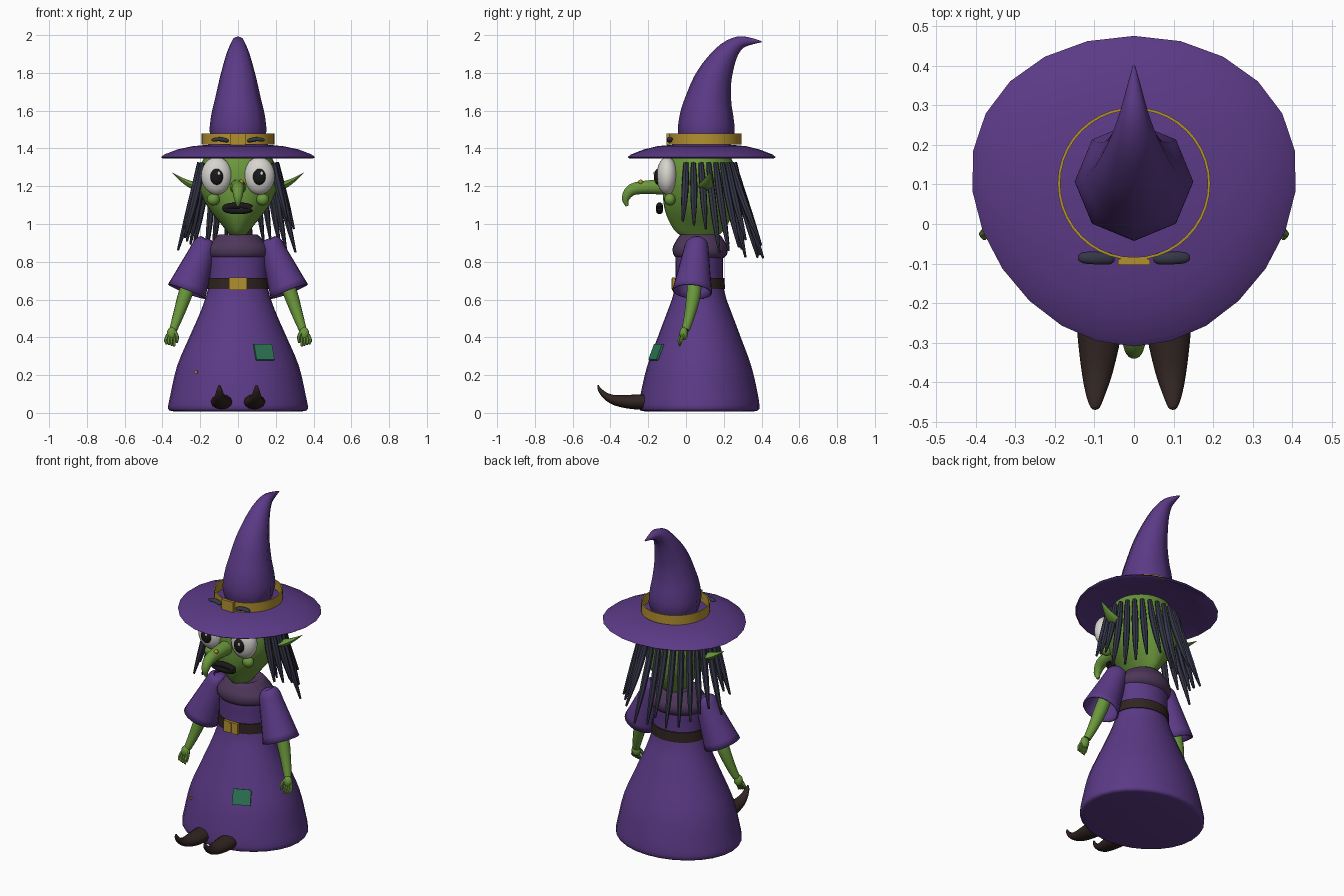
import bpy, bmesh, random
from math import sin, cos, pi, radians
from mathutils import Vector, Matrix

if "Cube" in bpy.data.objects:
    bpy.data.objects.remove(bpy.data.objects["Cube"])
random.seed(4)
made = []


def material(name, r, g, b):
    m = bpy.data.materials.new(name)
    m.use_nodes = True
    m.diffuse_color = (r, g, b, 1)
    m.node_tree.nodes["Principled BSDF"].inputs["Base Color"].default_value = (r, g, b, 1)
    return m


PURPLE = material("purple cloth", .105, .042, .24)
PLUM = material("plum collar", .075, .038, .1)
GREEN = material("green skin", .145, .31, .045)
GOLD = material("gold", .45, .28, .03)
HAIR = material("slate hair", .036, .038, .065)
BROWN = material("dark brown leather", .03, .018, .015)
WHITE = material("eye white", .68, .66, .62)
BLACK = material("black", .01, .009, .01)
TEAL = material("teal patch", .025, .18, .09)


def finish(name, bm, mat):
    bmesh.ops.recalc_face_normals(bm, faces=bm.faces)
    me = bpy.data.meshes.new(name)
    bm.to_mesh(me)
    bm.free()
    me.materials.append(mat)
    ob = bpy.data.objects.new(name, me)
    bpy.context.collection.objects.link(ob)
    made.append(ob)
    return ob


def skin(bm, rings, caps):
    n = len(rings[0])
    for a, b in zip(rings, rings[1:]):
        for i in range(n):
            j = (i + 1) % n
            bm.faces.new((a[i], a[j], b[j], b[i]))
    if caps:
        bm.faces.new(rings[0])
        bm.faces.new(rings[-1])


def smooth_path(rows, steps=3):
    # Catmull-Rom through rows of equal length
    v = [Vector(r) for r in rows]
    v = [v[0] * 2 - v[1]] + v + [v[-1] * 2 - v[-2]]
    out = []
    for a, b, c, d in zip(v, v[1:], v[2:], v[3:]):
        for k in range(steps):
            t = k / steps
            out.append((b * 2 + (c - a) * t + (a * 2 - b * 5 + c * 4 - d) * t ** 2
                        + (b * 3 - a - c * 3 + d) * t ** 3) / 2)
    return out + [v[-2]]


def loft(name, rings, mat, cy=.07, sides=28, egg=0, smooth=True):
    # horizontal elliptical rings given as (z, x radius, y radius)
    bm = bmesh.new()
    rows = []
    for z, rx, ry in (smooth_path(rings) if smooth else rings):
        row = []
        for i in range(sides):
            a = 2 * pi * i / sides
            row.append(bm.verts.new((rx * cos(a) * (1 + egg * sin(a)), cy + ry * sin(a), z)))
        rows.append(row)
    skin(bm, rows, True)
    return finish(name, bm, mat)


def tube(name, path, mat, sides=10, ref=(1, 0, 0), flat=1, caps=True):
    # tapered tube through (x, y, z, radius) points
    bm = bmesh.new()
    pts = smooth_path(path)
    rows = []
    for k, p in enumerate(pts):
        t = (pts[min(k + 1, len(pts) - 1)] - pts[max(k - 1, 0)]).to_3d().normalized()
        u = Vector(ref)
        u = (u - t * u.dot(t)).normalized()
        w = t.cross(u)
        r = max(p[3], .002)
        rows.append([bm.verts.new(p.to_3d() + u * r * cos(2 * pi * i / sides)
                     + w * r * flat * sin(2 * pi * i / sides)) for i in range(sides)])
    skin(bm, rows, caps)
    return finish(name, bm, mat)


def ball(name, loc, size, mat):
    bm = bmesh.new()
    bmesh.ops.create_uvsphere(bm, u_segments=20, v_segments=12, radius=1,
                              matrix=Matrix.Translation(loc) @ Matrix.Diagonal((*size, 1)))
    return finish(name, bm, mat)


def box(name, loc, size, mat, tilt=0, turn=0):
    bm = bmesh.new()
    bmesh.ops.create_cube(bm, size=1, matrix=Matrix.Translation(loc)
                          @ Matrix.Rotation(radians(turn), 4, 'Z')
                          @ Matrix.Rotation(radians(tilt), 4, 'X') @ Matrix.Diagonal((*size, 1)))
    return finish(name, bm, mat)


# Dress, belt and collar
loft("skirt", [(.008, .34, .29), (.022, .37, .318), (.1, .357, .31), (.25, .322, .275),
               (.4, .258, .22), (.52, .205, .175), (.6, .175, .145), (.66, .158, .13)], PURPLE)
loft("torso", [(.64, .155, .128), (.75, .153, .125), (.85, .155, .125), (.9, .12, .1)], PURPLE)
loft("belt", [(.655, .164, .136), (.715, .16, .134)], BROWN, smooth=False)
box("belt_buckle", (0, -.066, .684), (.094, .016, .068), GOLD)
box("belt_buckle_prong", (0, -.074, .684), (.012, .008, .055), GOLD)
loft("collar", [(.81, .135, .11), (.835, .165, .14), (.875, .165, .145), (.91, .135, .128),
                (.945, .1, .1), (.93, .06, .06)], PLUM, cy=.075)
box("skirt_patch", (.137, -.158, .322), (.104, .012, .09), TEAL, tilt=-22, turn=24)
box("skirt_speck", (-.22, -.143, .215), (.016, .012, .014), GOLD, tilt=-15, turn=-38)

# Head and face
loft("head", [(.91, .02, .04), (.95, .05, .115), (1, .09, .152), (1.06, .14, .178), (1.12, .178, .19),
              (1.2, .207, .193), (1.3, .2, .188), (1.39, .16, .15)], GREEN)
tube("nose", [(0, -.07, 1.195, .045), (0, -.2, 1.195, .037), (0, -.285, 1.182, .032),
              (0, -.32, 1.135, .021), (0, -.312, 1.095, .008)], GREEN, sides=14)
ball("nose_wart", (.018, -.24, 1.222), (.013, .013, .013), GOLD)
tube("lips", [(.068 * cos(a * pi / 6), -.14, 1.083 + .014 * sin(a * pi / 6), .018)
              for a in range(13)], BLACK, ref=(0, 1, 0))
ball("mouth_tooth", (.02, -.145, 1.088), (.012, .008, .01), WHITE)

# Paired face parts, arms and shoes
for s, side in ((1, "left"), (-1, "right")):
    ball(side + "_eye", (s * .113, -.1, 1.255), (.082, .056, .1), WHITE)
    ball(side + "_pupil", (s * .113, -.148, 1.25), (.034, .022, .043), BLACK)
    ball(side + "_eye_glint", (s * .113 + .012, -.168, 1.268), (.008, .004, .01), WHITE)
    ball(side + "_cheek", (s * .13, -.085, 1.13), (.034, .03, .032), GREEN)
    tube(side + "_ear", [(s * .19, .1, 1.19, .03), (s * .24, .105, 1.205, .04),
                         (s * .29, .115, 1.23, .025), (s * .35, .13, 1.272, .002)],
         GREEN, ref=(0, 1, 0), flat=.5)
    sleeve = tube(side + "_sleeve", [(s * .165, .057, .915, .035), (s * .175, .057, .895, .055),
                                     (s * .195, .052, .84, .066), (s * .232, .043, .745, .083),
                                     (s * .272, .033, .642, .102)],
                  PURPLE, sides=20, caps=False)
    mod = sleeve.modifiers.new("thickness", 'SOLIDIFY')
    mod.thickness = .008
    mod.offset = 0
    ball(side + "_shoulder", (s * .172, .057, .888), (.045, .06, .036), PURPLE)
    tube(side + "_arm", [(s * .225, .045, .78, .035), (s * .275, .042, .64, .038),
                         (s * .315, .02, .52, .029), (s * .343, -.002, .44, .021)], GREEN, sides=12)
    ball(side + "_palm", (s * .35, -.012, .42), (.027, .022, .035), GREEN)
    for i in range(4):
        x = .338 + .011 * i
        tube(f"{side}_finger_{i + 1}", [(s * x, -.016, .415, .009),
                                        (s * (x + .004 * i), -.025, .385, .009),
                                        (s * (x + .002 * i), -.036, .353 + .004 * i, .006)], GREEN, sides=6)
    tube(side + "_thumb", [(s * .336, -.018, .43, .01), (s * .322, -.032, .402, .01),
                           (s * .324, -.04, .372, .006)], GREEN, sides=6)
    tube(side + "_shoe", [(s * .088, -.12, .06, .045), (s * .088, -.21, .06, .056),
                          (s * .088, -.28, .058, .055), (s * .093, -.37, .066, .04),
                          (s * .097, -.425, .09, .026), (s * .098, -.458, .125, .014),
                          (s * .098, -.466, .148, .004)], BROWN, sides=12, flat=.7)

# Hair strands around the sides and back
count = 19
for i in range(count):
    a = radians(-22 + 224 * i / (count - 1))
    c, d = cos(a), sin(a)
    length = random.uniform(.34, .47) + .06 * max(d, 0)
    flare = random.uniform(.6, 1)
    if d < 0:
        length -= .06
    rows = []
    for t, r in ((0, .013), (.3, .019), (.65, .017), (1, .006)):
        out = flare * t ** 1.2
        rows.append((c * (.205 + .12 * out), .07 + d * (.188 + .15 * out) + .02 * t,
                     1.325 - length * t, r))
    tube(f"hair_strand_{i + 1}", rows, HAIR, sides=7)

# Hat
loft("hat_brim", [(1.385, .1, .1), (1.372, .3, .29), (1.348, .4, .384), (1.354, .408, .392),
                  (1.368, .39, .375), (1.395, .32, .305), (1.412, .24, .235), (1.425, .1, .1)],
     PURPLE, cy=.083, sides=24, egg=.12, smooth=False)
tube("hat_cone", [(0, .105, 1.41, .13), (0, .107, 1.49, .15), (0, .11, 1.58, .141), (0, .12, 1.66, .122),
                  (0, .14, 1.75, .102), (0, .178, 1.84, .079), (0, .226, 1.915, .056),
                  (0, .285, 1.96, .035), (0, .35, 1.967, .017), (0, .4, 1.965, .003)], PURPLE, sides=8)
bm = bmesh.new()
rows = [[bm.verts.new((r * cos(pi * i / 20), .102 + r * sin(pi * i / 20), z)) for i in range(40)]
        for r, z in ((.193, 1.42), (.193, 1.478), (.186, 1.478), (.186, 1.42), (.193, 1.42))]
skin(bm, rows, False)
bmesh.ops.remove_doubles(bm, verts=bm.verts, dist=.0005)
finish("hat_band", bm, GOLD)
box("hat_buckle", (0, -.096, 1.449), (.08, .016, .062), GOLD)
for s, side in ((1, "left"), (-1, "right")):
    tube(side + "_hat_bow", [(s * .05, -.087, 1.441, .008), (s * .062, -.087, 1.442, .015),
                             (s * .095, -.086, 1.449, .016), (s * .128, -.085, 1.446, .014),
                             (s * .141, -.085, 1.444, .006)], HAIR, ref=(0, 1, 0), flat=.7)

# Smooth shading with sharp hard edges
bpy.ops.object.select_all(action='DESELECT')
for ob in made:
    ob.select_set(True)
bpy.context.view_layer.objects.active = made[0]
bpy.ops.object.shade_smooth_by_angle(angle=radians(50))
